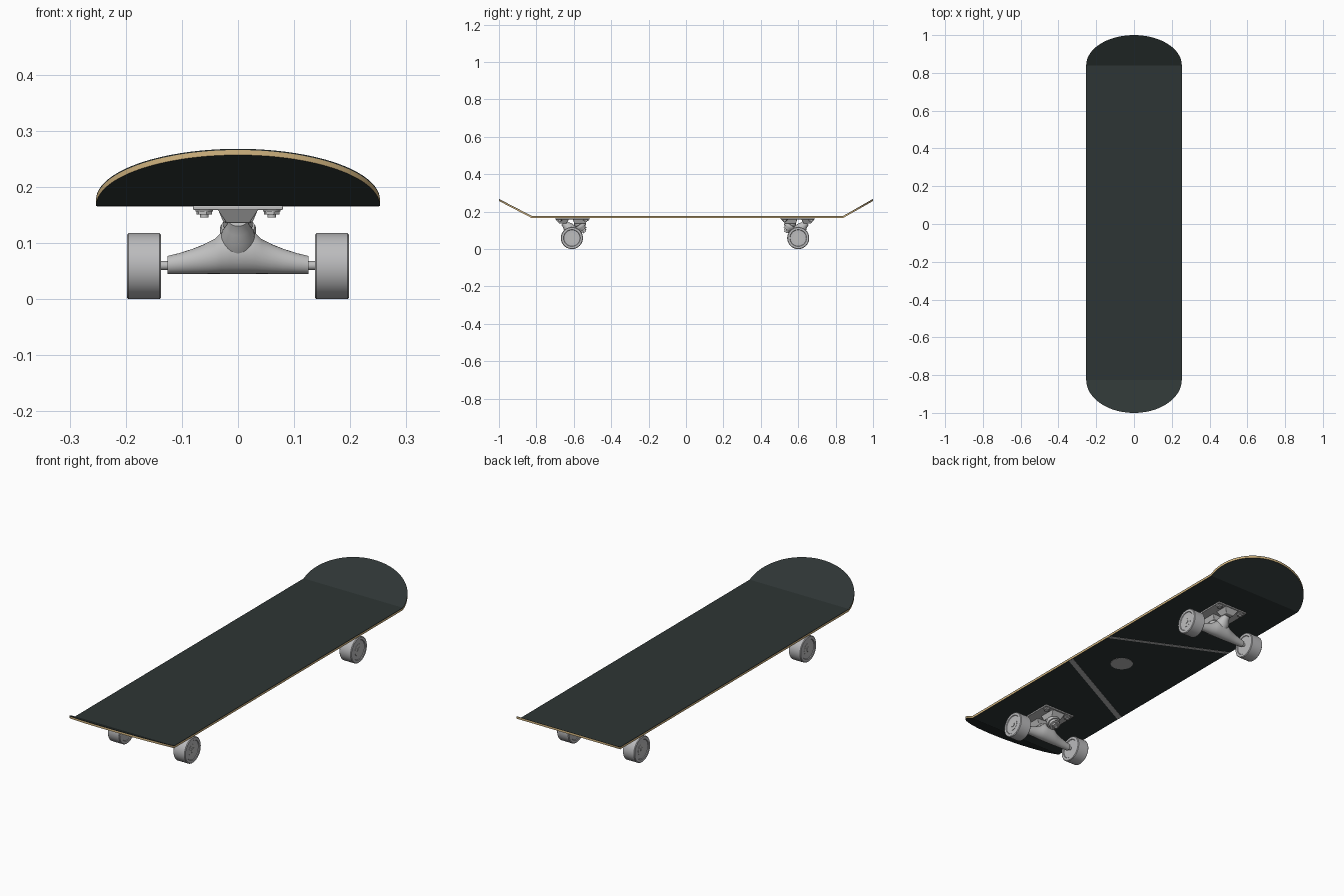
import bpy, bmesh, math
from mathutils import Vector

if "Cube" in bpy.data.objects:
    bpy.data.objects.remove(bpy.data.objects["Cube"])


def material(name, col):
    m = bpy.data.materials.new(name)
    m.diffuse_color = (*col, 1)
    m.use_nodes = True
    m.node_tree.nodes["Principled BSDF"].inputs["Base Color"].default_value = m.diffuse_color
    return m


DARK = material("dark_board", (0.027, 0.036, 0.035))
WOOD = material("tan_wood", (0.66, 0.47, 0.22))
METAL = material("truck_metal", (0.52, 0.52, 0.52))
WHEEL = material("wheel_grey", (0.50, 0.50, 0.51))
PAINT = material("pale_paint", (0.45, 0.45, 0.45))


def finish(name, bm, mats, angle=35):
    bmesh.ops.recalc_face_normals(bm, faces=bm.faces)
    me = bpy.data.meshes.new(name)
    bm.to_mesh(me)
    bm.free()
    ob = bpy.data.objects.new(name, me)
    bpy.context.collection.objects.link(ob)
    for m in mats:
        me.materials.append(m)
    bpy.ops.object.select_all(action='DESELECT')
    ob.select_set(True)
    bpy.context.view_layer.objects.active = ob
    bpy.ops.object.shade_smooth_by_angle(angle=math.radians(angle))
    return ob


def loft(name, rings, mat, angle=35):
    """Skin a list of closed rings and cap both ends."""
    bm = bmesh.new()
    vs = [[bm.verts.new(p) for p in r] for r in rings]
    n = len(vs[0])
    for a, b in zip(vs, vs[1:]):
        for i in range(n):
            bm.faces.new((a[i], a[(i + 1) % n], b[(i + 1) % n], b[i]))
    bm.faces.new(vs[0])
    bm.faces.new(vs[-1])
    return finish(name, bm, [mat], angle)


def lathe(name, origin, axis, profile, mat, n=32):
    """Round part: profile is (distance along axis, radius)."""
    o, d = Vector(origin), Vector(axis).normalized()
    u = d.orthogonal().normalized()
    w = d.cross(u)
    rings = []
    for t, r in profile:
        rings.append([o + d * t + (u * math.cos(k * math.tau / n) + w * math.sin(k * math.tau / n)) * r
                      for k in range(n)])
    return loft(name, rings, mat)


def block(name, low, high, mat):
    """Tapered block: low/high are (x half, y min, y max, z)."""
    rings = [[(-x, y0, z), (x, y0, z), (x, y1, z), (-x, y1, z)] for x, y0, y1, z in (low, high)]
    ob = loft(name, rings, mat)
    b = ob.modifiers.new("bevel", 'BEVEL')
    b.width, b.segments = 0.002, 2
    return ob


# ---- deck: flat middle, straight kicks, elliptical ends
HALF, Z0, RISE = 0.253, 0.166, 0.091
CREASE_F, CREASE_B = -0.825, 0.84
STEPS = 24


def lift(y):
    if y > CREASE_B:
        return RISE * (y - CREASE_B) / (1 - CREASE_B)
    if y < CREASE_F:
        return RISE * (CREASE_F - y) / (1 + CREASE_F)
    return 0


rows = []
for k in range(STEPS, -1, -1):
    t = k / STEPS * math.radians(88.5)
    rows.append((CREASE_F - (1 + CREASE_F) * math.sin(t), HALF * math.cos(t)))
for k in range(STEPS + 1):
    t = k / STEPS * math.radians(88.5)
    rows.append((CREASE_B + (1 - CREASE_B) * math.sin(t), HALF * math.cos(t)))

bm = bmesh.new()
layers = []
for h in (0, 0.0088, 0.011):
    left = [bm.verts.new((-w, y, Z0 + lift(y) + h)) for y, w in rows]
    right = [bm.verts.new((w, y, Z0 + lift(y) + h)) for y, w in rows]
    layers.append((left, right))
for left, right in (layers[0], layers[-1]):
    for i in range(len(rows) - 1):
        bm.faces.new((left[i], right[i], right[i + 1], left[i + 1]))
for j in (0, 1):
    a = layers[j][0] + layers[j][1][::-1]
    b = layers[j + 1][0] + layers[j + 1][1][::-1]
    for i in range(len(a)):
        k = (i + 1) % len(a)
        f = bm.faces.new((a[i], a[k], b[k], b[i]))
        f.material_index = 1 - j          # wood ply under the dark grip layer
finish("deck", bm, [DARK, WOOD], 20)

# ---- painted plates under the deck
for name, ya, yb, h in (("front_stripe", -0.14, -0.40, 0.014), ("back_stripe", 0.125, 0.36, 0.008)):
    x = HALF - 0.002
    loft(name, [[(x, ya - h, z), (x, ya + h, z), (-x, yb + h, z), (-x, yb - h, z)]
                for z in (Z0 - 0.001, Z0 + 0.001)], PAINT)
lathe("under_spot", (0.055, -0.02, Z0 - 0.001), (0, 0, 1), [(0, 0.05), (0.002, 0.05)], PAINT)

# ---- trucks and wheels (local +y points to the board's middle)
WING = [(0.126, 0.077, 0.015), (0.105, 0.082, 0.017), (0.08, 0.090, 0.019), (0.06, 0.098, 0.022),
        (0.042, 0.107, 0.026), (0.03, 0.119, 0.029), (0.015, 0.124, 0.03)]


def truck(side, cy, turn):
    made = []

    def keep(ob):
        made.append(ob)

    # base plate and its two bosses
    keep(block(side + "_base_plate", (0.08, -0.088, 0.094, 0.159), (0.08, -0.088, 0.094, 0.167), METAL))
    keep(block(side + "_pivot_housing", (0.021, -0.068, -0.03, 0.136), (0.037, -0.085, -0.015, 0.161), METAL))
    keep(block(side + "_kingpin_housing", (0.026, 0.012, 0.07, 0.137), (0.036, 0.005, 0.088, 0.161), METAL))
    for x in (-0.06, 0.06):
        for y in (-0.068, 0.074):
            keep(lathe(side + "_mount_washer", (x, y, 0.160), (0, 0, -1), [(0, 0.016), (0.004, 0.016)], METAL, 20))
            keep(lathe(side + "_mount_nut", (x, y, 0.157), (0, 0, -1), [(0, 0.0145), (0.006, 0.0145), (0.0065, 0.012)], METAL, 6))
            keep(lathe(side + "_mount_bolt", (x, y, 0.155), (0, 0, -1), [(0, 0.008), (0.009, 0.008)], METAL, 12))

    # hanger: elliptical sections along x
    rings = []
    for x, top, ry in [(-a, b, c) for a, b, c in WING] + WING[::-1]:
        zc, rz = (top + 0.045) / 2, (top - 0.045) / 2
        rings.append([(x, ry * math.cos(k * math.tau / 24), zc + rz * math.sin(k * math.tau / 24))
                      for k in range(24)])
    keep(loft(side + "_hanger", rings, METAL))
    keep(lathe(side + "_hanger_neck", (0, 0, 0.095), (0, -0.045, 0.048),
               [(0, 0.032), (0.03, 0.029), (0.045, 0.021), (0.064, 0.017)], METAL))

    # kingpin, bushings, hanger ring and nut
    top, axis = (0, 0.03, 0.148), (0, 0.04, -0.062)
    keep(lathe(side + "_upper_bushing", top, axis, [(0, 0.023), (0.004, 0.026), (0.02, 0.026), (0.024, 0.023)], METAL))
    keep(lathe(side + "_hanger_ring", top, axis, [(0.022, 0.03), (0.026, 0.032), (0.036, 0.032), (0.04, 0.03)], METAL))
    keep(lathe(side + "_lower_bushing", top, axis, [(0.039, 0.025), (0.051, 0.02)], METAL))
    keep(lathe(side + "_kingpin_washer", top, axis, [(0.051, 0.024), (0.054, 0.024)], METAL))
    keep(lathe(side + "_kingpin_nut", top, axis, [(0.053, 0.016), (0.064, 0.016)], METAL, 6))
    keep(lathe(side + "_kingpin", top, axis, [(0.0, 0.009), (0.070, 0.009)], METAL, 16))

    # axle and wheels
    keep(lathe(side + "_axle", (-0.19, 0, 0.06), (1, 0, 0), [(0, 0.008), (0.38, 0.008)], METAL, 16))
    for s, tag in ((-1, "_left"), (1, "_right")):
        keep(lathe(side + tag + "_wheel", (s * 0.137, 0, 0.059), (s, 0, 0),
                   [(0.003, 0.02), (0.003, 0.043), (0, 0.045), (0, 0.056), (0.003, 0.059), (0.058, 0.059),
                    (0.061, 0.056), (0.061, 0.045), (0.058, 0.043), (0.058, 0.02)], WHEEL, 48))
        keep(lathe(side + tag + "_wheel_hub", (s * 0.19, 0, 0.059), (s, 0, 0),
                   [(0, 0.027), (0.006, 0.027), (0.006, 0.02)], METAL))
        keep(lathe(side + tag + "_axle_nut", (s * 0.19, 0, 0.059), (s, 0, 0), [(0, 0.012), (0.008, 0.012)], METAL, 6))

    for ob in made:
        ob.location.y = cy
        ob.rotation_euler.z = turn


truck("front", -0.61, 0)
truck("back", 0.60, math.pi)
